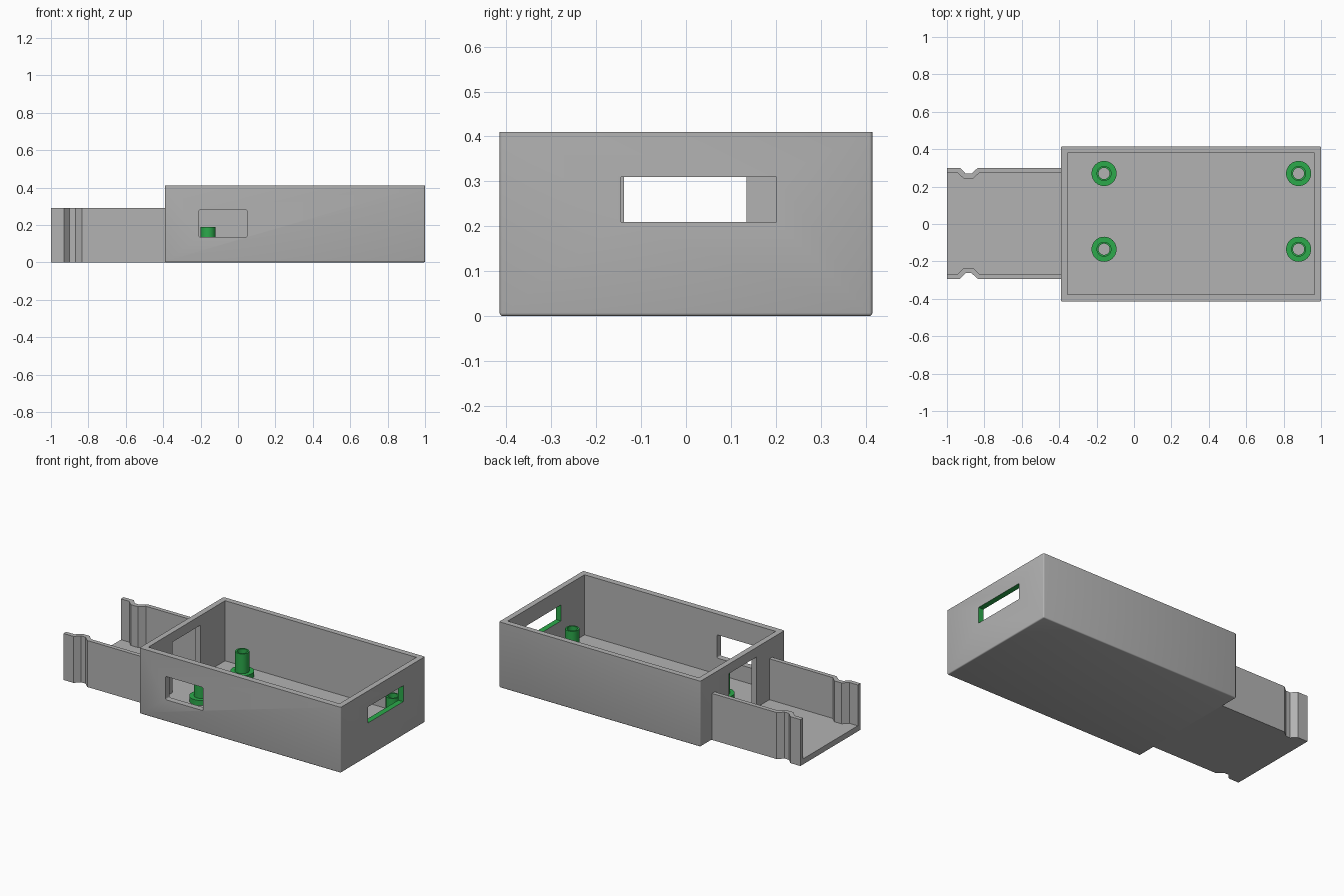
import bpy, bmesh, math

if "Cube" in bpy.data.objects:
    bpy.data.objects.remove(bpy.data.objects["Cube"])


def material(name, rgb):
    m = bpy.data.materials.new(name)
    m.diffuse_color = (*rgb, 1)
    m.use_nodes = True
    m.node_tree.nodes["Principled BSDF"].inputs["Base Color"].default_value = m.diffuse_color
    return m


GREY = material("grey_plastic", (0.45, 0.45, 0.45))
GREEN = material("green_plastic", (0.025, 0.40, 0.07))
FLOOR = 0.035


def make_object(name, bm, mats):
    bmesh.ops.recalc_face_normals(bm, faces=bm.faces)
    me = bpy.data.meshes.new(name)
    bm.to_mesh(me)
    bm.free()
    for m in mats:
        me.materials.append(m)
    ob = bpy.data.objects.new(name, me)
    bpy.context.collection.objects.link(ob)
    return ob


def box_mesh(lo, hi):
    bm = bmesh.new()
    bmesh.ops.create_cube(bm, size=1)
    for v in bm.verts:
        for i in range(3):
            v.co[i] = lo[i] if v.co[i] < 0 else hi[i]
    return bm


def cut(target, lo, hi, round_axis=None, radius=0.008):
    """Subtract a box, optionally rounding its edges along one axis."""
    bm = box_mesh(lo, hi)
    if round_axis is not None:
        edges = [e for e in bm.edges
                 if abs(e.verts[0].co[round_axis] - e.verts[1].co[round_axis]) > 1e-4]
        bmesh.ops.bevel(bm, geom=edges, offset=radius, segments=3,
                        affect='EDGES', profile=0.5)
    cutter = make_object("cutter", bm, [GREY])
    cutter.hide_render = True
    mod = target.modifiers.new("cut", 'BOOLEAN')
    mod.operation, mod.solver, mod.object = 'DIFFERENCE', 'EXACT', cutter
    bpy.context.view_layer.objects.active = target
    bpy.ops.object.modifier_apply(modifier=mod.name)
    bpy.data.objects.remove(cutter)


def prism(bm, outline, z0, z1):
    """Extrude a closed xy outline between two heights."""
    face = bm.faces.new([bm.verts.new((x, y, z0)) for x, y in outline])
    top = bmesh.ops.extrude_face_region(bm, geom=[face])["geom"]
    for v in top:
        if isinstance(v, bmesh.types.BMVert):
            v.co.z = z1


# Case: open box with softened vertical and bottom edges
bm = box_mesh((-0.39, -0.415, 0), (1.0, 0.415, 0.41))
soft = [e for e in bm.edges if min(v.co.z for v in e.verts) < 0.01]
bmesh.ops.bevel(bm, geom=soft, offset=0.007, segments=3, affect='EDGES', profile=0.5)
case = make_object("case", bm, [GREY, GREEN])
cut(case, (-0.355, -0.377, FLOOR), (0.965, 0.38, 0.6))
# Front window, right window, and doorway to the tray
cut(case, (-0.21, -0.5, 0.135), (0.05, -0.3, 0.28), 1)
cut(case, (0.9, -0.145, 0.21), (1.1, 0.202, 0.31))
cut(case, (-0.5, -0.138, FLOOR), (-0.3, 0.135, 0.35))
# Green lining on the right window
for p in case.data.polygons:
    c = p.center
    lining = 0.97 < c.x < 0.995 and -0.15 < c.y < 0.21 and 0.2 < c.z < 0.32
    p.material_index = 1 if lining else 0

# Tray: floor and two side walls, each with a snap dent
END = -0.382


def dent(y, sign, xs):
    a, b, c, d = xs
    y2 = y - sign * 0.031
    return [(-1, y), (a, y), (b, y2), (c, y2), (d, y), (END, y)]


OUT_X = (-0.93, -0.90, -0.87, -0.835)
IN_X = (-0.942, -0.91, -0.86, -0.828)
bm = bmesh.new()
prism(bm, dent(0.30, 1, OUT_X) + dent(-0.293, -1, OUT_X)[::-1], 0, FLOOR)
make_object("tray_floor", bm, [GREY])
for name, y, s in (("tray_back_wall", 0.30, 1), ("tray_front_wall", -0.293, -1)):
    bm = bmesh.new()
    prism(bm, dent(y, s, OUT_X) + dent(y - s * 0.027, s, IN_X)[::-1], FLOOR, 0.29)
    make_object(name, bm, [GREY])

# Screw posts: hollow tube on a wider collar, spun from a profile
PROFILE = [(0.03, FLOOR), (0.067, FLOOR), (0.067, 0.067),
           (0.04, 0.067), (0.04, 0.19), (0.03, 0.19)]
N = 32
for i, (px, py) in enumerate([(x, y) for x in (-0.16, 0.88) for y in (-0.135, 0.27)]):
    bm = bmesh.new()
    rings = [[bm.verts.new((px + r * math.cos(2 * math.pi * k / N),
                            py + r * math.sin(2 * math.pi * k / N), z))
              for k in range(N)] for r, z in PROFILE]
    for a in range(len(rings)):
        r0, r1 = rings[a], rings[(a + 1) % len(rings)]
        for k in range(N):
            j = (k + 1) % N
            bm.faces.new((r0[k], r0[j], r1[j], r1[k]))
    make_object(f"screw_post_{i + 1}", bm, [GREEN])

# Smooth the rounded surfaces, keep corners sharp
for ob in bpy.context.scene.objects:
    ob.select_set(ob.type == 'MESH')
bpy.ops.object.shade_smooth_by_angle(angle=math.radians(31))
